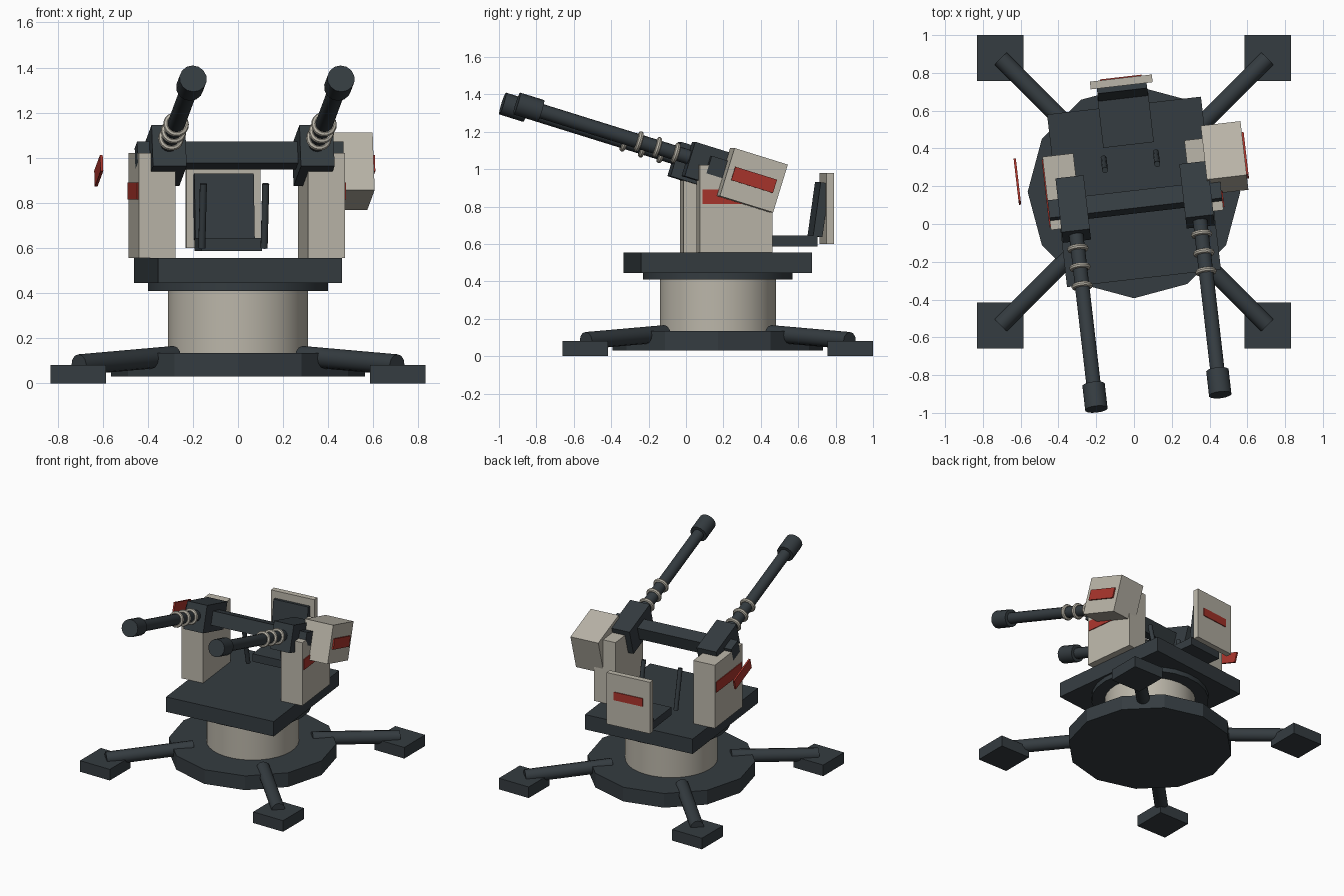
import bpy, bmesh
from math import radians, pi
from mathutils import Matrix, Vector

if "Cube" in bpy.data.objects:
    bpy.data.objects.remove(bpy.data.objects["Cube"])


def material(name, rgb):
    m = bpy.data.materials.new(name)
    m.diffuse_color = (*rgb, 1)
    m.use_nodes = True
    m.node_tree.nodes["Principled BSDF"].inputs["Base Color"].default_value = m.diffuse_color
    return m


DARK = material("dark_steel", (0.035, 0.045, 0.052))
BEIGE = material("beige_paint", (0.50, 0.47, 0.40))
RED = material("red_marking", (0.40, 0.035, 0.025))

# Frames: fixed base, yawed turret, and elevated gun cradle
BASE = Matrix.Translation((0, 0.17, 0))
TURRET = BASE @ Matrix.Rotation(radians(6.6), 4, 'Z')
CRADLE = TURRET @ Matrix.Translation((0, -0.053, 1.01)) @ Matrix.Rotation(radians(-17.2), 4, 'X')


def finish(name, bm, mat, matrix, smooth=False):
    me = bpy.data.meshes.new(name)
    bm.transform(matrix)
    bmesh.ops.recalc_face_normals(bm, faces=bm.faces)
    bm.to_mesh(me)
    bm.free()
    me.materials.append(mat)
    ob = bpy.data.objects.new(name, me)
    bpy.context.collection.objects.link(ob)
    if smooth:
        bpy.ops.object.select_all(action='DESELECT')
        ob.select_set(True)
        bpy.context.view_layer.objects.active = ob
        bpy.ops.object.shade_smooth_by_angle(angle=radians(40))
    return ob


def box(name, frame, loc, size, mat, tilt=0):
    bm = bmesh.new()
    bmesh.ops.create_cube(bm, size=1, matrix=Matrix.Diagonal((*size, 1)))
    return finish(name, bm, mat, frame @ Matrix.Translation(loc) @ Matrix.Rotation(tilt, 4, 'X'))


def rod(name, frame, a, b, r, mat, n=16, smooth=True):
    a, b = Vector(a), Vector(b)
    d = b - a
    bm = bmesh.new()
    bmesh.ops.create_cone(bm, cap_ends=True, segments=n, radius1=r, radius2=r, depth=d.length)
    rot = Matrix() if d.normalized().z > 0.999 else d.to_track_quat('Z', 'Y').to_matrix().to_4x4()
    return finish(name, bm, mat, frame @ Matrix.Translation((a + b) / 2) @ rot, smooth)


def ring(name, frame, loc, major, minor, mat):
    # small circle spun around the barrel axis (local y)
    bm = bmesh.new()
    c = bmesh.ops.create_circle(bm, segments=8, radius=minor,
                                matrix=Matrix.Translation((major, 0, 0)))
    bmesh.ops.spin(bm, geom=c["verts"] + bm.edges[:], cent=(0, 0, 0), axis=(0, 1, 0),
                   angle=2 * pi, steps=20)
    bmesh.ops.remove_doubles(bm, verts=bm.verts, dist=1e-4)
    return finish(name, bm, mat, frame @ Matrix.Translation(loc), True)


# Base disc, column and slewing ring
rod("base_disc", BASE, (0, 0, 0.03), (0, 0, 0.135), 0.563, DARK, 12, False)
rod("column", BASE, (0, 0, 0.13), (0, 0, 0.415), 0.31, BEIGE, 32)
rod("slewing_ring", BASE, (0, 0, 0.41), (0, 0, 0.446), 0.40, DARK, 24)

# Four outrigger legs with foot pads
for sx in (-1, 1):
    for sy in (-1, 1):
        rod("outrigger_leg", BASE, (sx * 0.285, sy * 0.285, 0.12), (sx * 0.705, sy * 0.705, 0.083), 0.046, DARK, 12)
        box("foot_pad", BASE, (sx * 0.708, sy * 0.708, 0.041), (0.244, 0.244, 0.082), DARK)

# Turret platform
box("platform", TURRET, (0, 0, 0.5), (0.82, 0.92, 0.11), DARK)

# Seat with cushion, back pad and rear shield
box("seat_cushion", TURRET, (0, 0.385, 0.615), (0.27, 0.27, 0.058), DARK)
box("seat_back", TURRET, (0, 0.543, 0.783), (0.265, 0.05, 0.29), DARK, radians(-8))
box("seat_shield", TURRET, (0, 0.586, 0.79), (0.33, 0.041, 0.38), BEIGE)
box("shield_stripe", TURRET, (0, 0.607, 0.82), (0.22, 0.01, 0.06), RED)

# Crossbar joining both guns
box("crossbar", CRADLE, (0, 0, 0), (0.92, 0.098, 0.098), DARK)

for s in (-1, 1):
    # Side supports and markings
    box("side_support", TURRET, (s * 0.378, 0.045, 0.788), (0.164, 0.39, 0.466), BEIGE)
    box("support_stripe", TURRET, (s * 0.461, 0.045, 0.853), (0.01, 0.36, 0.077), RED)
    box("ammo_stripe", CRADLE, (s * 0.607, 0.19, -0.012), (0.012, 0.235, 0.075), RED)
    # Control levers
    rod("control_lever", TURRET, (s * 0.139, 0.195, 0.60), (s * 0.139, 0.132, 0.885), 0.016, DARK, 10)
    # Guns
    u = s * 0.33
    box("receiver", CRADLE, (u, 0, 0), (0.15, 0.30, 0.192), DARK)
    rod("barrel", CRADLE, (u, -0.14, 0.01), (u, -1.05, 0.01), 0.039, DARK, 14)
    rod("muzzle", CRADLE, (u, -0.985, 0.01), (u, -1.12, 0.01), 0.061, DARK, 14)
    for k in range(3):
        ring("barrel_collar", CRADLE, (u, -0.225 - k * 0.104, 0.01), 0.043, 0.014, BEIGE)

# Ammunition box, right side only
box("ammo_box", CRADLE, (0.497, 0.19, -0.014), (0.212, 0.30, 0.268), BEIGE)
